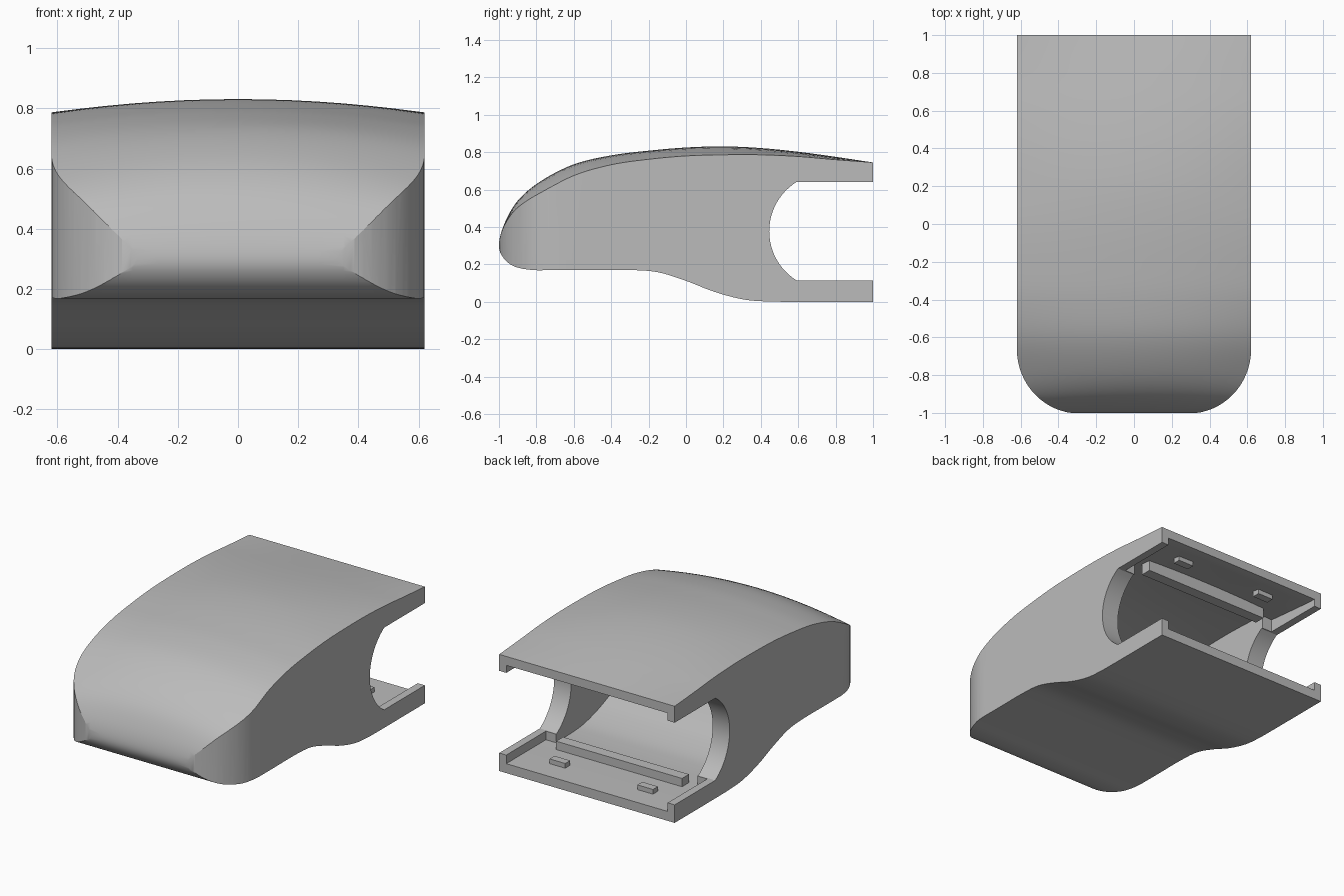
import bpy, bmesh, math
from mathutils import Vector

if "Cube" in bpy.data.objects:
    bpy.data.objects.remove(bpy.data.objects["Cube"], do_unlink=True)

grey = bpy.data.materials.new("light_grey")
grey.use_nodes = True
COLOUR = (0.5, 0.5, 0.5, 1)
grey.diffuse_color = COLOUR
grey.node_tree.nodes["Principled BSDF"].inputs["Base Color"].default_value = COLOUR

HALF = 0.62
WALL = 0.06


def loft(name, rings):
    """Closed solid through equal-length rings of points."""
    bm = bmesh.new()
    loops = [[bm.verts.new(p) for p in ring] for ring in rings]
    n = len(loops[0])
    for a, b in zip(loops, loops[1:]):
        for i in range(n):
            j = (i + 1) % n
            bm.faces.new((a[i], a[j], b[j], b[i]))
    bm.faces.new(loops[0])
    bm.faces.new(loops[-1])
    bmesh.ops.recalc_face_normals(bm, faces=bm.faces)
    mesh = bpy.data.meshes.new(name)
    bm.to_mesh(mesh)
    bm.free()
    mesh.materials.append(grey)
    ob = bpy.data.objects.new(name, mesh)
    bpy.context.collection.objects.link(ob)
    return ob


def boolean(ob, tool, operation):
    """Apply a boolean and remove its tool."""
    mod = ob.modifiers.new("cut", "BOOLEAN")
    mod.operation, mod.object, mod.solver = operation, tool, "EXACT"
    bpy.context.view_layer.objects.active = ob
    bpy.ops.object.modifier_apply(modifier=mod.name)
    bpy.data.objects.remove(tool, do_unlink=True)


def spline(points, steps=6):
    pts = [Vector(p) for p in points]
    pts = [pts[0] * 2 - pts[1]] + pts + [pts[-1] * 2 - pts[-2]]
    out = []
    for a, b, c, d in zip(pts, pts[1:], pts[2:], pts[3:]):
        for k in range(steps):
            t = k / steps
            out.append(0.5 * (2 * b + (c - a) * t + (2 * a - 5 * b + 4 * c - d) * t ** 2
                              + (3 * b - a - 3 * c + d) * t ** 3))
    return out + [pts[-2]]


def inset(path, dist):
    out = []
    for i, p in enumerate(path):
        t = path[min(i + 1, len(path) - 1)] - path[max(i - 1, 0)]
        t = Vector((t.x, t.y)).normalized()
        out.append(Vector((p.x - t.y * dist, p.y + t.x * dist, p.z)))
    out[0].x = out[-1].x = 1.1
    return out


def crowned(name, path, slices=16):
    """Side profile swept across x, its top dropping towards both sides."""
    rings = []
    for k in range(slices + 1):
        x = (2 * k / slices - 1) * 0.7
        rings.append([(x, p.x, p.y - p.z * (x / HALF) ** 2) for p in path])
    return loft(name, rings)


def column(name, outline, low=-0.2, high=1.2):
    return loft(name, [[(x, y, z) for x, y in outline] for z in (low, high)])


def plan(half, front, rx, ry, tail):
    """Half outline with a rounded front corner, mirrored in x."""
    side = [(half - rx + rx * math.sin(a), front + ry - ry * math.cos(a))
            for a in (i * math.pi / 32 for i in range(17))] + tail
    return side + [(-x, y) for x, y in reversed(side)]


def box(name, x, y, z0, z1, sx, sy):
    ring = [(x - sx, y - sy), (x + sx, y - sy), (x + sx, y + sy), (x - sx, y + sy)]
    return column(name, ring, z0, z1)


# Side profile: y, z and drop of the crown at the sides
profile = spline([
    (1, .745, 0), (.8, .775, .015), (.6, .802, .025), (.4, .822, .036), (.2, .831, .045),
    (0, .825, .045), (-.2, .808, .046), (-.4, .783, .05), (-.6, .735, .06), (-.78, .643, .065),
    (-.9, .54, .05), (-.97, .42, .02), (-1, .31, 0), (-.98, .24, 0), (-.92, .19, 0),
    (-.82, .17, 0), (-.7, .17, 0), (-.5, .17, 0), (-.3, .17, 0), (-.15, .158, 0),
    (0, .112, 0), (.15, .054, 0), (.3, .014, 0), (.43, .002, 0), (.6, 0, 0), (.8, 0, 0), (1, 0, 0)])

# Outer shell
shell = crowned("housing_shell", profile)
boolean(shell, column("plan_cutter", plan(HALF, -1.003, .33, .34, [(HALF, 1.2)])), "INTERSECT")

# Hollow inside, with thicker side walls ahead of the openings
cavity = crowned("cavity_cutter", inset(profile, WALL))
inner = plan(.5, -.94, .28, .3, [(.5, .6), (.57, .6), (.57, 1.2)])
boolean(cavity, column("cavity_plan_cutter", inner), "INTERSECT")
boolean(shell, cavity, "DIFFERENCE")

# Side openings with an arched front edge
mid, rise, depth = .3775, .2625, .145
radius = (rise ** 2 + depth ** 2) / (2 * depth)
reach = math.asin(rise / radius)
arc = [(.445 + radius - radius * math.cos(a), mid + radius * math.sin(a))
       for a in (reach * (i / 12 - 1) for i in range(25))]
notch = arc + [(1.2, mid + rise), (1.2, mid - rise)]
boolean(shell, loft("notch_cutter", [[(x, y, z) for y, z in notch] for x in (-1, 1)]), "DIFFERENCE")

bpy.ops.object.select_all(action="DESELECT")
shell.select_set(True)
bpy.context.view_layer.objects.active = shell
bpy.ops.object.shade_smooth_by_angle(angle=math.radians(25))

# Cross ribs and locating pegs on floor and roof
box("floor_rib", 0, .64, .03, .113, .445, .035)
box("roof_rib", 0, .64, .655, .76, .445, .035)
for side, x in (("left", .31), ("right", -.31)):
    box(side + "_floor_peg", x, .83, .03, .09, .055, .025)
    box(side + "_roof_peg", x, .83, .675, .74, .055, .025)
